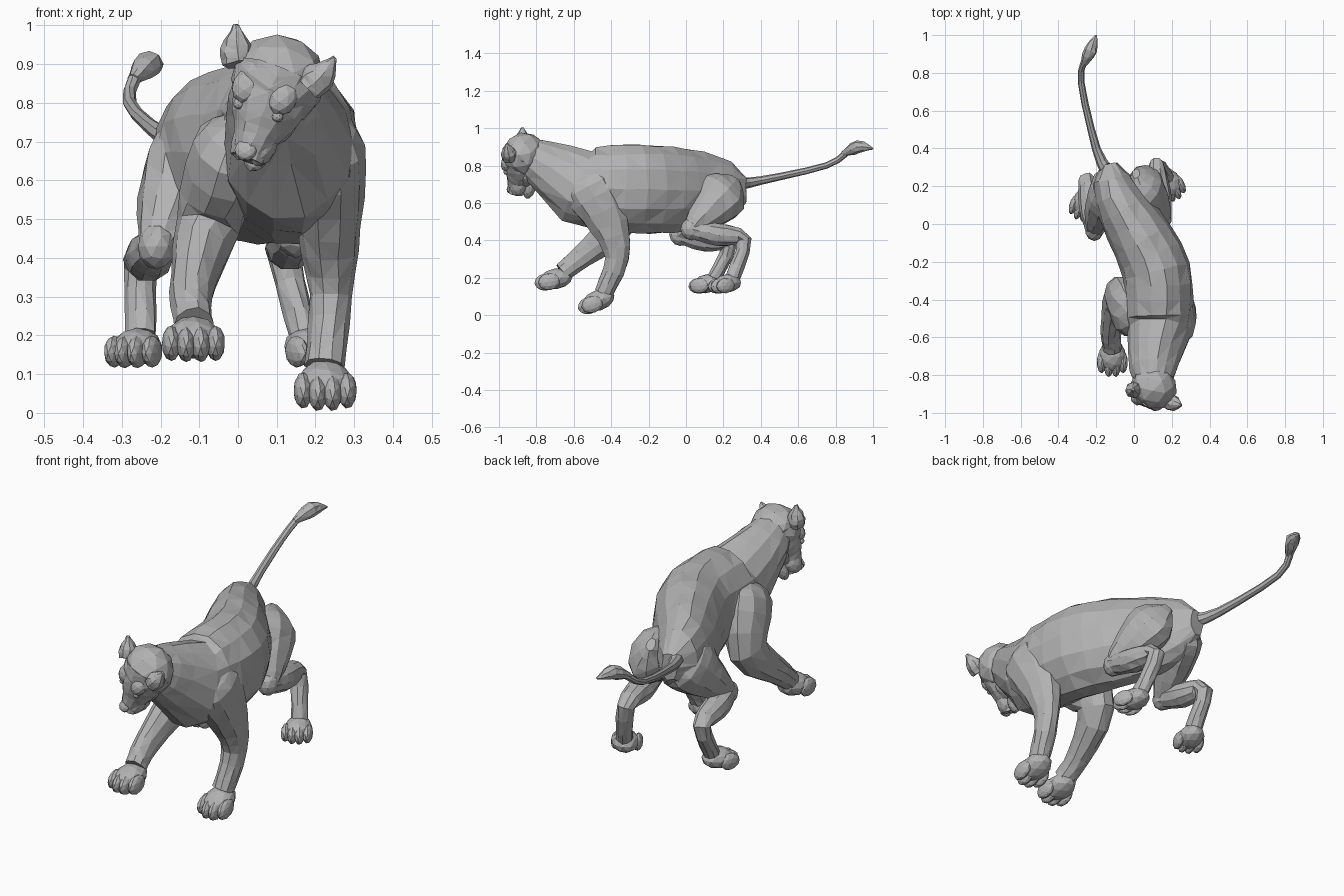
import bpy, bmesh, math, random
from mathutils import Vector, Matrix

random.seed(4)
cube = bpy.data.objects.get("Cube")
if cube:
    bpy.data.objects.remove(cube, do_unlink=True)

grey = bpy.data.materials.new("stone grey")
grey.use_nodes = True
shade = (.45, .45, .45, 1)
grey.diffuse_color = shade
grey.node_tree.nodes["Principled BSDF"].inputs["Base Color"].default_value = shade


def finish(name, bm, matrix=Matrix()):
    """Turn a bmesh into a named, flat-faced grey object."""
    bmesh.ops.recalc_face_normals(bm, faces=bm.faces)
    bm.transform(matrix)
    mesh = bpy.data.meshes.new(name)
    bm.to_mesh(mesh)
    bm.free()
    mesh.materials.append(grey)
    part = bpy.data.objects.new(name, mesh)
    bpy.context.collection.objects.link(part)


def loft(name, rings, sides=10, rough=.005):
    """Skin oval rings (centre, half width, half depth) set square to their path."""
    bm = bmesh.new()
    loops = []
    for i, (centre, width, depth) in enumerate(rings):
        before = rings[max(i - 1, 0)][0]
        after = rings[min(i + 1, len(rings) - 1)][0]
        along = (after - before).normalized()
        across = (Vector((1, 0, 0)) - along * along.x).normalized()
        up = along.cross(across)
        loop = []
        for k in range(sides):
            angle = math.tau * k / sides
            point = centre + across * width * math.cos(angle) + up * depth * math.sin(angle)
            jitter = Vector([random.uniform(-rough, rough) for axis in "xyz"])
            loop.append(bm.verts.new(point + jitter))
        loops.append(loop)
    for lower, upper in zip(loops, loops[1:]):
        for k in range(sides):
            bm.faces.new((lower[k - 1], lower[k], upper[k], upper[k - 1]))
    bmesh.ops.triangulate(bm, faces=bm.faces[:])
    bm.faces.new(loops[0])
    bm.faces.new(loops[-1])
    finish(name, bm)


def tube(name, joints, girths, stretch=1, sides=10, rough=.003, steps=3):
    """Bend a limb smoothly through its joints; its depth eases from stretch to round."""
    knots = [Vector((*joint, girth)) for joint, girth in zip(joints, girths)]
    knots = [knots[0], *knots, knots[-1]]
    rings = []
    spans = len(joints) - 1
    for i in range(spans):
        a, b, c, d = knots[i:i + 4]
        for step in range(steps + (i == spans - 1)):
            t = step / steps
            knot = b + (c - a) * t / 2
            knot += (a - b * 2.5 + c * 2 - d / 2) * t ** 2
            knot += (b * 3 - a - c * 3 + d) * t ** 3 / 2
            ratio = stretch + (1 - stretch) * (i + t) / spans
            rings.append((knot.xyz, knot.w, knot.w * ratio))
    loft(name, rings, sides, rough)


def ball(name, centre, radii, frame=Matrix()):
    """Faceted ellipsoid inside a local frame."""
    bm = bmesh.new()
    bmesh.ops.create_icosphere(bm, subdivisions=2, radius=1)
    finish(name, bm, frame @ Matrix.Translation(centre) @ Matrix.Diagonal((*radii, 1)))


def paw(name, ankle, turn, dip, size=1):
    """Broad palm with four long toes, the outer pair set back."""
    frame = (Matrix.Translation(ankle) @ Matrix.Rotation(math.radians(turn), 4, "Z")
             @ Matrix.Rotation(math.radians(dip), 4, "X") @ Matrix.Scale(size, 4))
    ball(name + "_palm", (0, -.04, -.03), (.07, .09, .055), frame)
    for toe in range(4):
        offset = toe - 1.5
        reach = -.1 + .01 * offset ** 2
        ball(f"{name}_toe_{toe}", (offset * .038, reach, -.04), (.025, .06, .046), frame)


def tucked(first, second):
    """Root of a limb, hidden inside the body beyond its first joint."""
    return first + (first - second) * .4


def front_leg(side, shoulder, elbow, wrist, ankle, dip):
    shoulder, elbow = Vector(shoulder), Vector(elbow)
    tube(side + "_front_leg", [tucked(shoulder, elbow), shoulder, elbow, wrist, ankle],
         (.02, .1, .083, .056, .052), stretch=1.6)
    paw(side + "_front_paw", ankle, 0, dip)


def hind_leg(side, hip, knee, hock, ankle, turn):
    hip, knee, hock = Vector(hip), Vector(knee), Vector(hock)
    tube(side + "_thigh", [tucked(hip, knee), hip, hip.lerp(knee, .5), knee],
         (.02, .1, .09, .05), stretch=1.6)
    ball(side + "_knee", knee, (.05, .06, .06))
    tube(side + "_lower_hind_leg", [knee, knee.lerp(hock, .5), hock, ankle],
         (.05, .062, .042, .04))
    paw(side + "_hind_paw", ankle, turn, 5, .9)


# Torso: swings from the right hip to the left shoulder, then runs on into the neck
trunk = []
count = 12
for i in range(count):
    t = i / (count - 1)
    centre = Vector((-.13 * math.cos(math.pi * min(1, t * 1.35)), .32 - .9 * t, .67 + .02 * t ** 4))
    swell = math.sin(math.pi * (.005 + .8 * t)) ** .3
    trunk.append((centre, (.15 + .05 * t) * swell, .24 * swell))
trunk += [(Vector((.11, -.7, .77)), .14, .16), (Vector((.1, -.78, .82)), .12, .13),
          (Vector((.1, -.85, .86)), .09, .1)]
loft("torso_and_neck", trunk, sides=14)

# Legs in mid stride
front_leg("left", (.23, -.52, .69), (.235, -.41, .48), (.24, -.37, .3), (.225, -.44, .12), 18)
front_leg("right", (-.02, -.47, .68), (-.08, -.38, .48), (-.12, -.56, .31), (-.115, -.66, .23), 8)
hind_leg("left", (.05, .2, .65), (.15, .03, .46), (.12, .31, .4), (.17, .25, .2), 25)
hind_leg("right", (-.13, .19, .65), (-.21, -.03, .43), (-.25, .23, .37), (-.25, .15, .2), -18)

# Tail with a pointed tuft
tube("tail", [(-.13, .26, .7), (-.2, .4, .72), (-.28, .75, .8), (-.26, .87, .88)],
     (.04, .023, .017, .018), sides=8, rough=.001)
tube("tail_tuft", [(-.27, .84, .86), (-.23, .92, .9), (-.2, 1, .89)],
     (.015, .036, .004), sides=8, rough=.002)

# Head frame: lowered and turned to the right
left = Vector((.9, -.3, -.3)).normalized()
front = Vector((-.4, -.3, -.9)).normalized()
head = Matrix((left, -front, front.cross(left))).transposed().to_4x4()
head.translation = (.1, -.87, .85)


def on_head(*points):
    return [head @ Vector(point) for point in points]


ball("skull", (0, .01, 0), (.125, .12, .115), head)
tube("face", on_head((0, .02, 0), (0, -.08, -.01), (0, -.15, -.02), (0, -.21, -.03)),
     (.12, .09, .06, .045), sides=12)
ball("jaw_base", (0, -.06, -.06), (.08, .1, .05), head)
ball("chin", (0, -.16, -.09), (.035, .06, .03), head)
ball("nose", (0, -.2, .01), (.03, .03, .02), head)

# Paired features of the face
for side, x in (("left", 1), ("right", -1)):
    tube(side + "_ear", on_head((x * .1, 0, .05), (x * .12, .04, .06), (x * .14, .09, .08)),
         (.04, .04, .006), sides=8)
    ball(side + "_brow", (x * .05, -.05, .06), (.04, .05, .035), head)
    ball(side + "_eye", (x * .055, -.1, .05), (.015, .015, .015), head)
    ball(side + "_cheek", (x * .025, -.16, -.03), (.035, .06, .045), head)
